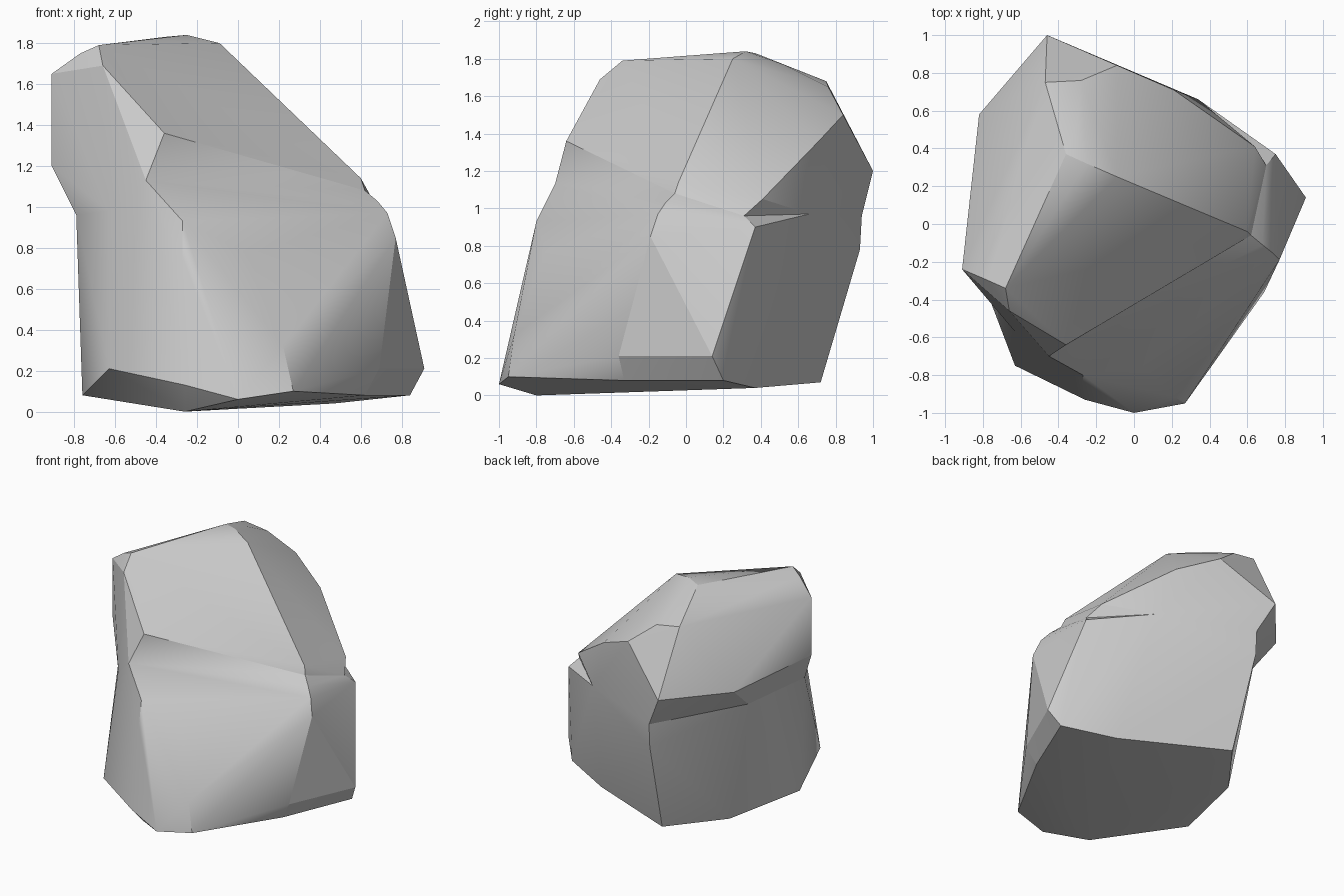
import bpy, bmesh, math
from mathutils import Vector

if "Cube" in bpy.data.objects:
    bpy.data.objects.remove(bpy.data.objects["Cube"])

def hull_block(name, points):
    """Chiselled stone block: the convex hull of its corner points."""
    bm = bmesh.new()
    for p in points:
        bm.verts.new(p)
    bmesh.ops.convex_hull(bm, input=bm.verts[:])
    loose = [v for v in bm.verts if not v.link_faces]
    bmesh.ops.delete(bm, geom=loose, context='VERTS')
    bmesh.ops.recalc_face_normals(bm, faces=bm.faces[:])
    me = bpy.data.meshes.new(name)
    bm.to_mesh(me)
    bm.free()
    ob = bpy.data.objects.new(name, me)
    bpy.context.collection.objects.link(ob)
    return ob

# waist corners shared by both blocks
waist = [(.62, -.06, 1.08), (.70, .31, .96), (-.34, .94, .96),
         (-.73, .28, .97), (-.79, -.33, .96), (-.63, -.57, .98), (-.45, -.70, 1.13),
         (.34, .66, .97)]

# lower block: chamfered foot and slightly flared walls
lower = [(0, -1, .06), (.27, -.95, .10), (-.63, -.75, .21), (-.26, -.80, 0), (-.26, -.93, .13),
         (.91, .14, .21), (.69, -.36, .21), (.84, .20, .08), (.62, -.33, .08), (.47, .37, .04),
         (-.30, .72, .07), (-.60, .32, .06), (-.76, -.31, .08),
         (.22, -.92, .32), (.05, -.75, .77), (-.27, -.83, .75), (-.27, -.80, .93),
         (-.34, -.72, 1.0), (.75, .37, .90), (-.34, .93, .78),
         (.77, -.19, .85), (.73, -.15, .97), (.68, -.11, 1.03)]

# upper block: overhang on the left and back, slope on the right
upper = [(-.91, -.24, 1.2), (-.91, -.24, 1.65), (-.82, .58, 1.2), (-.46, 1, 1.2),
         (-.36, -.64, 1.36), (-.66, -.46, 1.69), (-.68, -.34, 1.79),
         (-.77, -.30, 1.75), (-.09, .25, 1.80), (-.25, .32, 1.84),
         (-.36, .37, 1.83), (-.30, .52, 1.77), (-.47, .75, 1.68),
         (-.28, .76, 1.65), (-.09, .84, 1.50), (.21, .71, 1.36), (.64, .41, 1.05),
         (.60, -.04, 1.14)]

rock = hull_block("rock", lower + waist)
top = hull_block("rock_top_helper", upper + waist)
top.hide_render = True

# fuse the two blocks into one stone
mod = rock.modifiers.new("fuse", 'BOOLEAN')
mod.operation, mod.solver, mod.object = 'UNION', 'EXACT', top
bpy.context.view_layer.objects.active = rock
rock.select_set(True)
top.select_set(False)
bpy.ops.object.modifier_apply(modifier=mod.name)
bpy.data.objects.remove(top)

# merge slivers
bm = bmesh.new()
bm.from_mesh(rock.data)
bmesh.ops.remove_doubles(bm, verts=bm.verts[:], dist=.005)
bm.to_mesh(rock.data)
bm.free()
bpy.ops.object.shade_smooth_by_angle(angle=math.radians(23))

# hand-picked hard and soft edges: (corner, corner, soft)
edges = [((.69, -.36, .21), (.77, -.19, .85), False),
         ((.69, -.36, .21), (.91, .14, .21), False),
         ((.69, -.36, .21), (.62, -.33, .08), False),
         ((.69, -.36, .21), (.27, -.95, .10), True),
         ((.27, -.95, .10), (.62, -.33, .08), False),
         ((-.36, .37, 1.83), (-.68, -.34, 1.79), False),
         ((-.25, .32, 1.84), (-.68, -.34, 1.79), True),
         ((-.09, .25, 1.80), (-.68, -.34, 1.79), True),
         ((-.91, -.24, 1.65), (-.46, 1, 1.2), True),
         ((-.91, -.24, 1.65), (-.47, .75, 1.68), True),
         ((-.91, -.24, 1.65), (-.82, .58, 1.2), True),
         ((-.36, -.64, 1.36), (-.45, -.70, 1.13), False),
         ((-.45, -.70, 1.13), (-.34, -.72, 1.0), False),
         ((-.34, -.72, 1.0), (-.27, -.80, .93), False),
         ((-.27, -.80, .93), (-.27, -.83, .75), False)]
bm = bmesh.new()
bm.from_mesh(rock.data)
# the front waist rolls over softly
for e in bm.edges:
    m = (e.verts[0].co + e.verts[1].co) / 2
    if -.42 < m.x < .6 and m.y < -.1 and .85 < m.z < 1.2:
        e.smooth = True
nearest = lambda p: min(bm.verts, key=lambda v: (v.co - Vector(p)).length)
for a, b, soft in edges:
    va, vb = nearest(a), nearest(b)
    e = bm.edges.get((va, vb)) if va != vb else None
    if e:
        e.smooth = soft
bm.to_mesh(rock.data)
bm.free()
